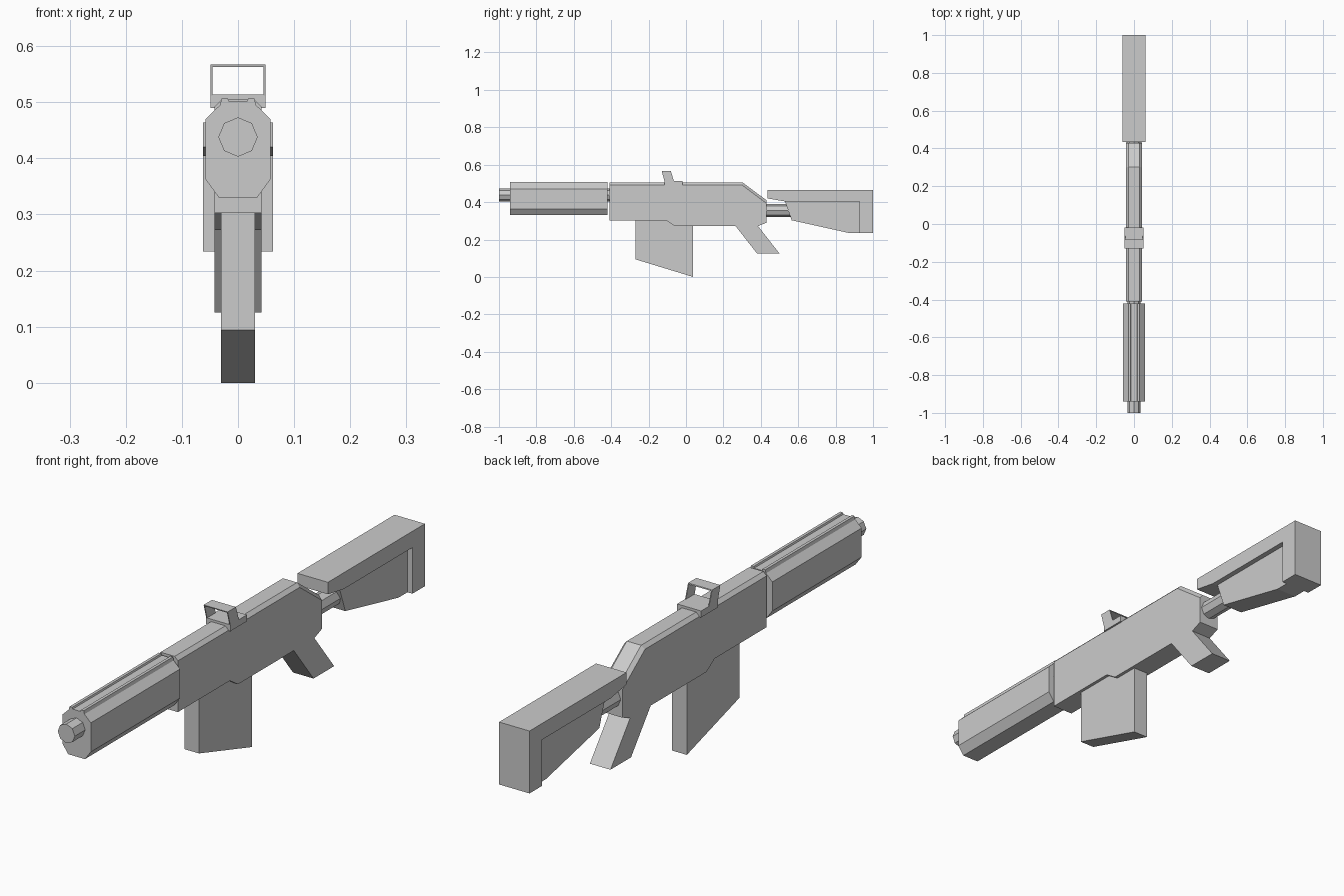
import bpy, bmesh, math

if "Cube" in bpy.data.objects:
    bpy.data.objects.remove(bpy.data.objects["Cube"])


def finish(bm, name):
    bmesh.ops.recalc_face_normals(bm, faces=bm.faces)
    mesh = bpy.data.meshes.new(name)
    bm.to_mesh(mesh)
    bm.free()
    obj = bpy.data.objects.new(name, mesh)
    bpy.context.collection.objects.link(obj)
    return obj


def prism(name, profile, a, b, axis="x", chamfer=None):
    """Extrude a (y,z) profile along x, or an (x,z) profile along y.
    chamfer = (size, profile edge indices) is cut on both side faces."""
    bm = bmesh.new()
    place = (lambda p, d: (d, *p)) if axis == "x" else (lambda p, d: (p[0], d, p[1]))
    n = len(profile)
    rings = [[bm.verts.new(place(p, d)) for p in profile] for d in (a, b)]
    for ring in rings:
        bm.faces.new(ring)
    for i in range(n):
        j = (i + 1) % n
        bm.faces.new((rings[0][i], rings[0][j], rings[1][j], rings[1][i]))
    bmesh.ops.recalc_face_normals(bm, faces=bm.faces)
    if chamfer:
        edges = [bm.edges.get((r[i], r[(i + 1) % n])) for r in rings for i in chamfer[1]]
        bmesh.ops.bevel(bm, geom=edges, offset=chamfer[0], segments=1,
                        affect='EDGES', profile=0.5)
    return finish(bm, name)


def mirrored(half):
    """Complete a right-half (x,z) section, listed bottom to top."""
    return half + [(-x, z) for x, z in reversed(half)]


def tube(name, radius, z, y0, y1):
    ring = [(radius * math.cos(math.tau * i / 8), z + radius * math.sin(math.tau * i / 8))
            for i in range(8)]
    return prism(name, ring, y0, y1, axis="y")


# Receiver body with its raked grip, top edges chamfered
prism("receiver_and_grip", [
    (-0.41, 0.505), (0.303, 0.505), (0.43, 0.41), (0.43, 0.29), (0.385, 0.272),
    (0.50, 0.125), (0.38, 0.125), (0.265, 0.272), (-0.06, 0.272),
    (-0.107, 0.303), (-0.41, 0.303)], -0.042, 0.042, chamfer=(0.013, (0, 1)))

# Magazine
prism("magazine", [(-0.27, 0.32), (-0.27, 0.094), (0.038, 0.0), (0.038, 0.30)],
      -0.03, 0.03)

# Handguard with two thin rails along the top
prism("handguard", mirrored([
    (0.034, 0.33), (0.058, 0.363), (0.058, 0.47), (0.032, 0.495),
    (0.029, 0.507), (0.018, 0.507), (0.016, 0.501)]), -0.94, -0.42, axis="y")

# Barrel and stock tube
tube("barrel", 0.035, 0.438, -1.0, -0.38)
tube("stock_tube", 0.035, 0.355, 0.40, 0.60)

# Stock: wide top beam and butt, narrower side panel
prism("stock_frame", [
    (0.435, 0.464), (1.0, 0.464), (1.0, 0.234), (0.927, 0.234),
    (0.927, 0.404), (0.527, 0.404), (0.435, 0.42)], -0.062, 0.062)
prism("stock_panel", [
    (0.527, 0.41), (0.94, 0.41), (0.94, 0.234), (0.875, 0.234), (0.565, 0.303)],
    -0.042, 0.042)

# Sight base clamped over the receiver top
prism("sight_base", mirrored([
    (0.029, 0.504), (0.040, 0.490), (0.049, 0.490), (0.049, 0.514)]),
    -0.115, -0.018, axis="y")

# Sight window: two raked posts and a top bar
post = [(-0.115, 0.512), (-0.13, 0.567), (-0.082, 0.567), (-0.064, 0.512)]
for side, s in (("left", -1), ("right", 1)):
    prism(f"sight_post_{side}", post, s * 0.0455, s * 0.049)
prism("sight_top_bar", [(-0.129, 0.563), (-0.13, 0.567), (-0.082, 0.567), (-0.081, 0.563)],
      -0.049, 0.049)
